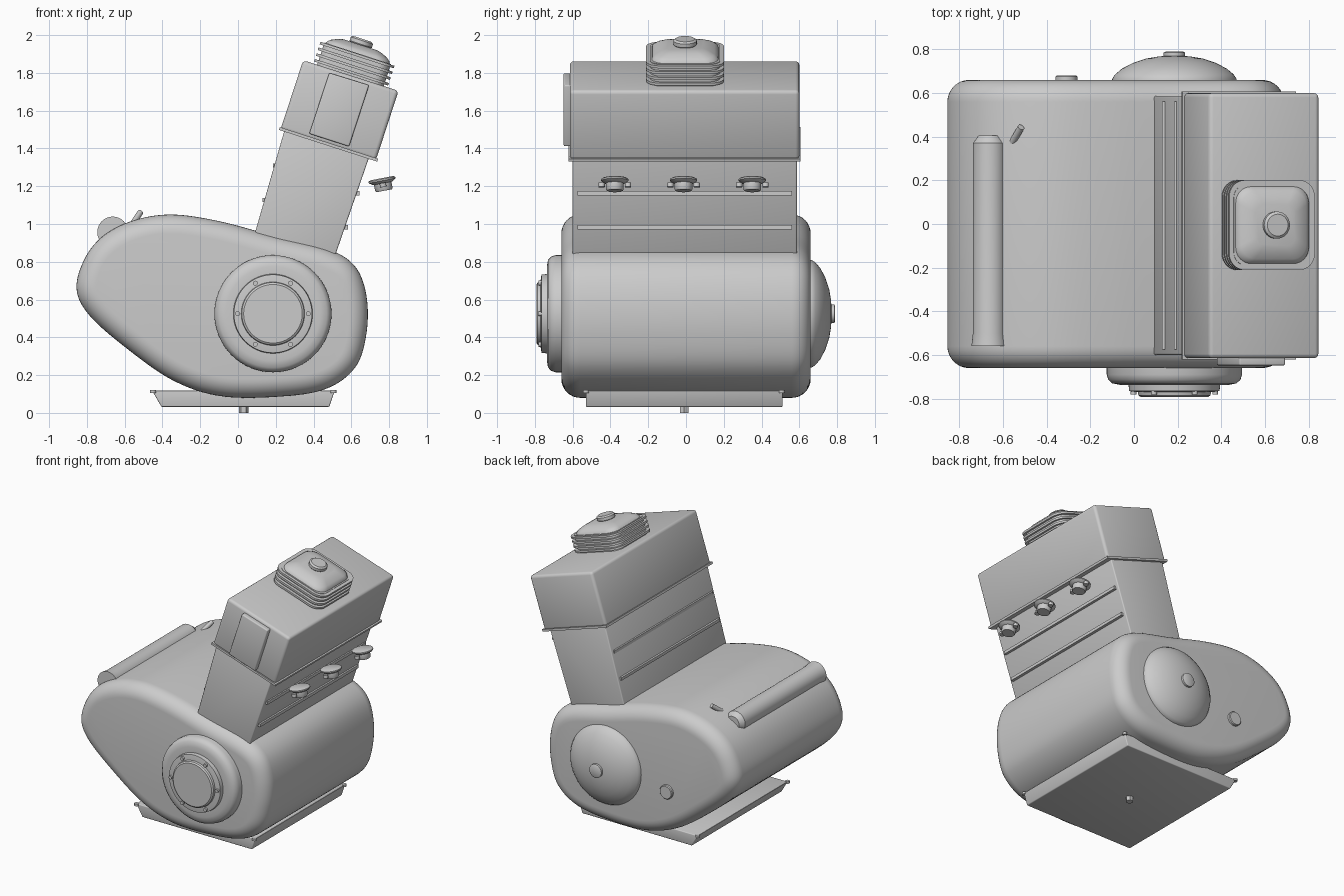
import bpy, bmesh
from math import sin, cos, pi, radians
from mathutils import Vector, Matrix

cube = bpy.data.objects.get("Cube")
if cube:
    bpy.data.objects.remove(cube, do_unlink=True)

grey = bpy.data.materials.new("plain grey")
grey.use_nodes = True
grey.diffuse_color = (0.6, 0.6, 0.6, 1)
grey.node_tree.nodes["Principled BSDF"].inputs["Base Color"].default_value = (0.6, 0.6, 0.6, 1)

TILT = radians(18)


def loft(name, rings, bevel=0, matrix=None):
    """Skin equal-length rings of points and cap both ends."""
    bm = bmesh.new()
    rows = [[bm.verts.new(p) for p in ring] for ring in rings]
    n = len(rows[0])
    for a, b in zip(rows, rows[1:]):
        for i in range(n):
            j = (i + 1) % n
            bm.faces.new((a[i], a[j], b[j], b[i]))
    bm.faces.new(rows[0])
    bm.faces.new(rows[-1])
    bmesh.ops.recalc_face_normals(bm, faces=bm.faces)
    if bevel:
        bmesh.ops.bevel(bm, geom=bm.edges[:], offset=bevel, segments=3,
                        profile=0.5, affect='EDGES')
    mesh = bpy.data.meshes.new(name)
    bm.to_mesh(mesh)
    bm.free()
    mesh.polygons.foreach_set("use_smooth", [True] * len(mesh.polygons))
    mesh.set_sharp_from_angle(angle=radians(35))
    mesh.materials.append(grey)
    obj = bpy.data.objects.new(name, mesh)
    if matrix:
        obj.matrix_world = matrix
    bpy.context.collection.objects.link(obj)
    return obj


def prism(name, outline, y0, y1, bevel=0):
    return loft(name, [[Vector((x, y, z)) for x, z in outline] for y in (y0, y1)], bevel)


def lathe(name, profile, base, axis, sides=48):
    """Revolve (radius, height) pairs around an axis starting at base."""
    turn = Vector((0, 0, 1)).rotation_difference(Vector(axis)).to_matrix().to_4x4()
    rings = [[Vector((r * cos(2 * pi * i / sides), r * sin(2 * pi * i / sides), h))
              for i in range(sides)] for r, h in profile]
    return loft(name, rings, matrix=Matrix.Translation(base) @ turn)


def rounded_square(half, height, corner):
    points = []
    for q, (sx, sy) in enumerate(((1, 1), (-1, 1), (-1, -1), (1, -1))):
        for k in range(9):
            a = (q + k / 8) * pi / 2
            points.append(Vector((sx * (half - corner) + corner * cos(a),
                                  sy * (half - corner) + corner * sin(a), height)))
    return points


# Egg-shaped crankcase with rounded rims
key = [(-0.855, 0.66), (-0.81, 0.82), (-0.71, 0.94), (-0.55, 1.02), (-0.35, 1.05),
       (-0.1, 1.015), (0.2, 0.935), (0.48, 0.865), (0.62, 0.775), (0.68, 0.62),
       (0.68, 0.42), (0.62, 0.24), (0.46, 0.125), (0.2, 0.085), (-0.1, 0.09),
       (-0.35, 0.175), (-0.6, 0.35), (-0.79, 0.52)]
outline, normals = [], []
for i in range(len(key)):
    a, b, c, d = (Vector(key[(i + k) % len(key)]) for k in (-1, 0, 1, 2))
    for s in range(8):
        t = s / 8
        outline.append(0.5 * (2 * b + (c - a) * t + (2 * a - 5 * b + 4 * c - d) * t ** 2
                              + (3 * b - a - 3 * c + d) * t ** 3))
for i in range(len(outline)):
    tangent = (outline[(i + 1) % len(outline)] - outline[i - 1]).normalized()
    normals.append(Vector((tangent.y, -tangent.x)))
R = 0.1
rings = []
for side in (-1, 1):
    for k in range(9):
        a = pi / 2 * (1 - k / 8 if side < 0 else k / 8)
        flat = [p + n * R * (1 - cos(a)) for p, n in zip(outline, normals)]
        rings.append([Vector((p.x, side * (0.56 + R * sin(a)), p.y)) for p in flat])
loft("crankcase", rings)

# Tilted cylinder block and head
prism("cylinder_block", [(0.06, 0.85), (0.51, 0.82), (0.70, 1.37), (0.25, 1.51)], -0.6, 0.587, 0.008)
prism("cylinder_head", [(0.225, 1.5), (0.73, 1.337), (0.85, 1.705), (0.345, 1.867)], -0.615, 0.6, 0.02)
prism("head_lip", [(0.217, 1.498), (0.737, 1.33), (0.742, 1.345), (0.222, 1.513)], -0.622, 0.607)
prism("head_side_panel", [(0.483, 1.80), (0.694, 1.735), (0.588, 1.41), (0.377, 1.478)],
      -0.648, -0.6, 0.008)

# Thin ribs along both sides of the block
for name, x, z in (("upper_left_rib", 0.632, 1.163), ("lower_left_rib", 0.572, 0.983),
                   ("upper_right_rib", 0.195, 1.31), ("lower_right_rib", 0.14, 1.127)):
    h = 0.011
    prism(name, [(x - h, z - h), (x + h, z - h), (x + h, z + h), (x - h, z + h)], -0.575, 0.562)

# Finned filler cap on the head
cap_matrix = Matrix.Translation((0.595, -0.005, 1.785)) @ Matrix.Rotation(TILT, 4, 'Y')
loft("cap_core", [rounded_square(0.185, h, 0.06) for h in (-0.01, 0.125)], matrix=cap_matrix)
for i in range(4):
    h = 0.012 + i * 0.032
    loft(f"cap_fin_{i + 1}", [rounded_square(0.206, h + d, 0.075) for d in (0, 0.014)],
         matrix=cap_matrix)
loft("cap_dome", [rounded_square(r, h, r * 0.42) for r, h in
                  ((0.178, 0.12), (0.172, 0.137), (0.155, 0.15), (0.125, 0.164), (0.095, 0.172))],
     matrix=cap_matrix)
up = Vector((sin(TILT), 0, cos(TILT)))
lathe("cap_knob", [(0.055, 0), (0.062, 0.008), (0.062, 0.028), (0.05, 0.037)],
      Vector((0.595, -0.005, 1.785)) + up * 0.168, up, 32)

# Front round cover with bolts
hub = Vector((0.185, 0, 0.525))
lathe("front_cover", [(0.31, 0.6), (0.31, 0.69), (0.303, 0.713), (0.285, 0.73), (0.25, 0.737),
                      (0.21, 0.737), (0.207, 0.765), (0.175, 0.77), (0.168, 0.77),
                      (0.165, 0.785), (0.155, 0.792)], hub, (0, -1, 0), 64)
for i in range(6):
    a = i * pi / 3
    lathe(f"cover_bolt_{i + 1}", [(0.013, 0.75), (0.013, 0.782)],
          hub + Vector((0.187 * cos(a), 0, 0.187 * sin(a))), (0, -1, 0), 12)

# Back dome, its cap and a plug
lathe("back_dome", [(0.285, 0.6), (0.285, 0.665), (0.272, 0.685), (0.24, 0.712), (0.19, 0.738),
                    (0.13, 0.758), (0.07, 0.768), (0.02, 0.771)], hub, (0, 1, 0), 64)
lathe("dome_cap", [(0.049, 0.74), (0.049, 0.785), (0.04, 0.79)], hub, (0, 1, 0), 32)
lathe("back_plug", [(0.05, 0.62), (0.05, 0.675), (0.045, 0.68)], (-0.31, 0, 0.46), (0, 1, 0), 32)

# Long tube and breather pin on the top
lathe("top_tube", [(0.082, 0), (0.075, 0.06), (0.075, 0.93), (0.05, 0.965)],
      (-0.663, -0.56, 0.957), (0, 1, 0))
lathe("breather_pin", [(0.016, 0), (0.016, 0.12)], (-0.565, 0.36, 0.99), (0.4, 0.7, 0.6), 16)

# Oil pan with corner bolts and drain plug
prism("oil_pan", [(-0.455, 0.118), (-0.405, 0.032), (0.483, 0.032), (0.512, 0.118)],
      -0.53, 0.512, 0.006)
for i, x in enumerate((-0.45, 0.505)):
    for j, y in enumerate((-0.53, 0.507)):
        lathe(f"pan_bolt_{i + 1}_{j + 1}", [(0.016, 0), (0.016, 0.016)], (x, y, 0.106), (0, 0, 1), 12)
lathe("drain_plug", [(0.026, 0), (0.026, 0.04)], (0.03, -0.01, 0), (0, 0, 1), 6)

# Three round taps beside the block
tap_axis = Vector((-sin(radians(11)), 0, cos(radians(11))))
for i, y in enumerate((-0.377, -0.013, 0.351)):
    base = Vector((0.764, y, 1.225))
    lathe(f"tap_{i + 1}", [(0.042, -0.05), (0.047, -0.042), (0.047, -0.01), (0.055, -0.008),
                           (0.072, 0.004), (0.072, 0.012), (0.062, 0.018)], base, tap_axis, 32)
    for side, dy in (("front", -0.07), ("back", 0.07)):
        lathe(f"tap_{i + 1}_{side}_ear", [(0.017, -0.03), (0.017, -0.008)],
              base + Vector((0, dy, 0)), tap_axis, 16)
